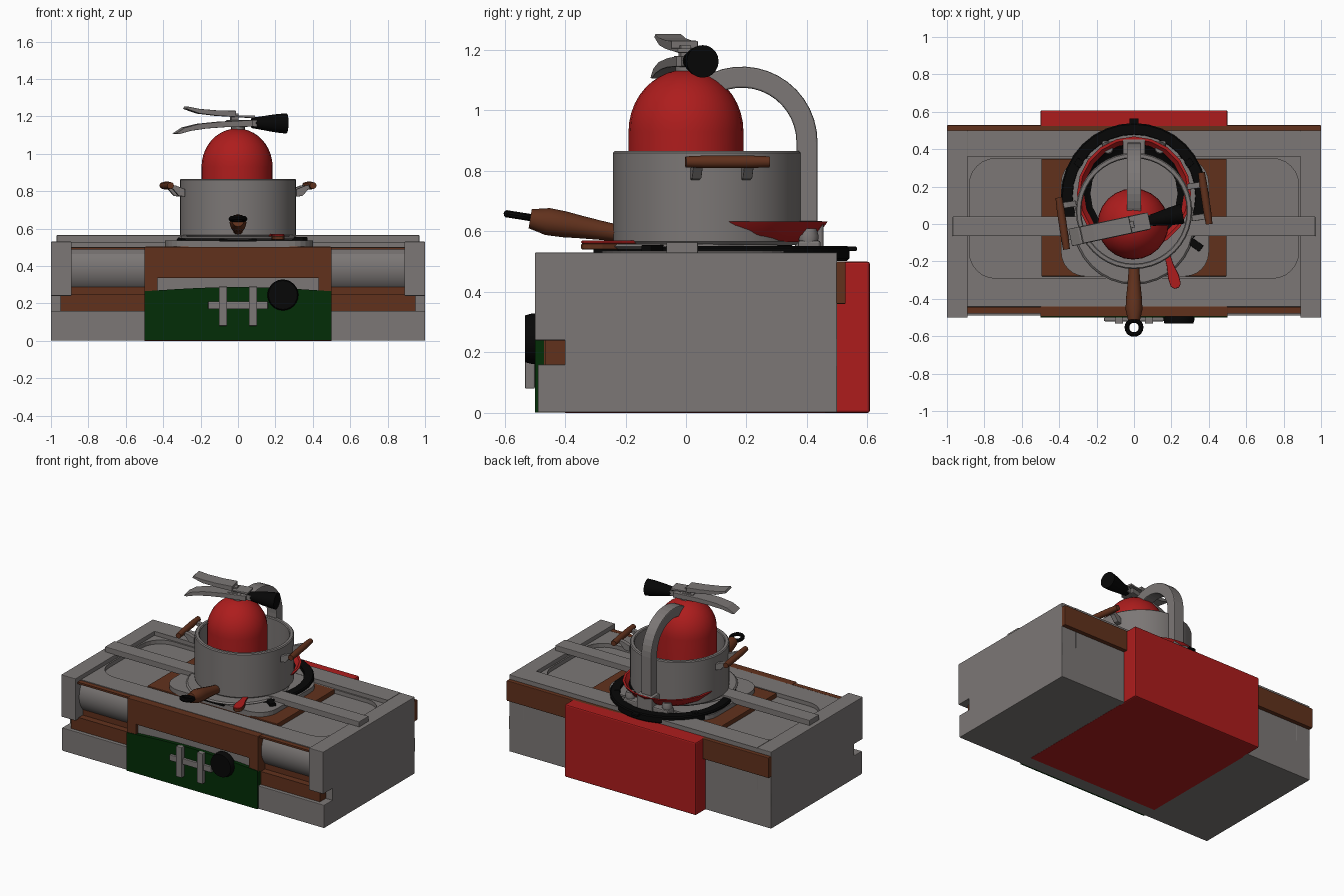
import bpy, bmesh, math
from mathutils import Vector, Matrix

cube = bpy.data.objects.get("Cube")
if cube:
    bpy.data.objects.remove(cube, do_unlink=True)


def material(name, rgb):
    m = bpy.data.materials.new(name)
    m.use_nodes = True
    m.diffuse_color = (*rgb, 1)
    m.node_tree.nodes["Principled BSDF"].inputs["Base Color"].default_value = (*rgb, 1)
    return m


STEEL = material("warm grey", (0.2, 0.185, 0.18))
WOOD = material("brown", (0.12, 0.031, 0.012))
RED = material("red", (0.42, 0.012, 0.012))
GREEN = material("dark green", (0.001, 0.026, 0.002))
BLACK = material("black", (0.002, 0.002, 0.002))


def finish(name, bm, mat, bevel=0.0, smooth=False, move=None):
    bmesh.ops.recalc_face_normals(bm, faces=bm.faces)
    if move:
        bm.transform(move)
    me = bpy.data.meshes.new(name)
    bm.to_mesh(me)
    bm.free()
    ob = bpy.data.objects.new(name, me)
    bpy.context.collection.objects.link(ob)
    me.materials.append(mat)
    if bevel:
        mod = ob.modifiers.new("bevel", "BEVEL")
        mod.width = bevel
        mod.segments = 2
    if smooth:
        bpy.ops.object.select_all(action='DESELECT')
        ob.select_set(True)
        bpy.context.view_layer.objects.active = ob
        bpy.ops.object.shade_smooth_by_angle(angle=math.radians(35))
    return ob


def box(name, x, y, z, mat, bevel=0.004, move=None):
    bm = bmesh.new()
    bmesh.ops.create_cube(bm, size=1)
    for v in bm.verts:
        v.co = [lo + (c + 0.5) * (hi - lo) for c, (lo, hi) in zip(v.co, (x, y, z))]
    return finish(name, bm, mat, bevel, False, move)


def prism(name, pts, axis, lo, hi, mat, bevel=0.0, smooth=False, move=None):
    """Extrude a flat outline along one axis."""
    bm = bmesh.new()
    at = {'x': lambda a, b: (lo, a, b), 'y': lambda a, b: (a, lo, b), 'z': lambda a, b: (a, b, lo)}[axis]
    face = bm.faces.new([bm.verts.new(at(*p)) for p in pts])
    ext = bmesh.ops.extrude_face_region(bm, geom=[face])
    step = Vector([(hi - lo) * (axis == k) for k in 'xyz'])
    bmesh.ops.translate(bm, vec=step, verts=[g for g in ext['geom'] if isinstance(g, bmesh.types.BMVert)])
    return finish(name, bm, mat, bevel, smooth, move)


def lathe(name, profile, mat, centre=(0, 0), seg=32, closed=False, move=None):
    """Turn an (r, z) profile around an upright axis."""
    bm = bmesh.new()
    vs = [bm.verts.new((r, 0, z)) for r, z in profile]
    es = [bm.edges.new(p) for p in zip(vs, vs[1:])]
    if closed:
        es.append(bm.edges.new((vs[-1], vs[0])))
    bmesh.ops.spin(bm, geom=vs + es, cent=(0, 0, 0), axis=(0, 0, 1), angle=math.tau, steps=seg)
    bmesh.ops.remove_doubles(bm, verts=bm.verts, dist=0.0005)
    return finish(name, bm, mat, 0, True, move or Matrix.Translation((*centre, 0)))


def rod(name, p, q, radii, mat, seg=12, move=None):
    """Rounded bar from p to q whose radii are spread evenly along it."""
    p, q = Vector(p), Vector(q)
    d = q - p
    n = len(radii) - 1
    prof = [(0, 0)] + [(r, d.length * i / n) for i, r in enumerate(radii)] + [(0, d.length)]
    m = Matrix.Translation(p) @ d.to_track_quat('Z', 'Y').to_matrix().to_4x4()
    return lathe(name, prof, mat, seg=seg, move=(move @ m) if move else m)


def arc(cx, cy, r, a0, a1, n):
    return [(cx + r * math.cos(math.radians(a0 + (a1 - a0) * i / n)),
             cy + r * math.sin(math.radians(a0 + (a1 - a0) * i / n))) for i in range(n + 1)]


def rounded(x0, x1, y0, y1, r, n=6):
    return (arc(x1 - r, y1 - r, r, 0, 90, n) + arc(x0 + r, y1 - r, r, 90, 180, n)
            + arc(x0 + r, y0 + r, r, 180, 270, n) + arc(x1 - r, y0 + r, r, 270, 360, n))


# Cabinet carcass
box("cabinet_base", (-1, 1), (-0.49, 0.5), (0.001, 0.16), STEEL)
box("cabinet_middle", (-1, 1), (-0.4, 0.5), (0.155, 0.245), STEEL, 0)
box("back_rail", (-0.89, 0.89), (0.36, 0.5), (0.24, 0.53), STEEL, 0)
box("back_trim", (-1, 1), (0.495, 0.528), (0.36, 0.5), WOOD)
box("red_panel", (-0.5, 0.5), (0.45, 0.608), (0, 0.5), RED, 0.008)
box("red_underside", (-0.5, 0.5), (-0.4, 0.46), (0, 0.003), RED, 0)
drum = [(-0.3, 0.488)] + arc(-0.31, 0.39, 0.15, 139, 235, 10) + [(-0.3, 0.262)]
for s, side in ((1, "left"), (-1, "right")):
    ends = sorted((s * 0.89, s))
    bay = sorted((s * 0.5, s * 0.89))
    box(side + "_end", ends, (-0.5, 0.5), (0.24, 0.53), STEEL)
    prism(side + "_front_drum", drum, 'x', *bay, STEEL, smooth=True)
    box(side + "_shelf", sorted((s * 0.5, s * 0.95)), (-0.465, -0.39), (0.16, 0.25), WOOD, 0)
    box(side + "_shelf_back", bay, (-0.42, -0.39), (0.24, 0.3), WOOD, 0)
    box(side + "_top_trim", bay, (-0.478, -0.445), (0.488, 0.5), WOOD, 0)

# Worktop with a shallow rounded basin
worktop = box("worktop", (-0.89, 0.89), (-0.44, 0.36), (0.4, 0.502), STEEL, 0)
cutter = prism("basin_cutter", rounded(-0.88, 0.88, -0.29, 0.35, 0.14), 'z', 0.475, 0.6, STEEL)
cutter.hide_render = True
cutter.display_type = 'WIRE'
cutter.hide_viewport = True
cut = worktop.modifiers.new("basin", "BOOLEAN")
cut.object = cutter
cut.solver = 'EXACT'
box("centre_board", (-0.495, 0.495), (-0.28, 0.348), (0.4, 0.505), WOOD)
box("cross_bar", (-0.97, 0.97), (-0.065, 0.04), (0.525, 0.565), STEEL)

# Front of the cabinet with drawer slot and green door
box("front_top_panel", (-0.5, 0.5), (-0.495, -0.441), (0.335, 0.502), WOOD)
box("front_lower_panel", (-0.5, 0.5), (-0.47, -0.4), (0.003, 0.27), WOOD)
for s in (-1, 1):
    box("slot_side", sorted((s * 0.43, s * 0.5)), (-0.495, -0.4), (0.26, 0.34), WOOD, 0)
box("drawer_inside", (-0.43, 0.43), (-0.475, -0.39), (0.26, 0.34), STEEL, 0)
door = [(-0.499, 0.002), (0.499, 0.002)]
door += [(0.499 - 0.998 * i / 12, 0.265 + 0.022 * math.sin(math.pi * i / 12)) for i in range(13)]
prism("green_door", door, 'y', -0.5, -0.469, GREEN)
box("handle_bar", (-0.16, 0.16), (-0.52, -0.5), (0.17, 0.21), STEEL)
for x in (-0.08, 0.08):
    box("handle_post", (x - 0.022, x + 0.022), (-0.532, -0.5), (0.08, 0.29), STEEL)
rod("round_knob", (0.24, -0.49, 0.245), (0.24, -0.533, 0.245), [0.083, 0.083, 0.077], BLACK, 24)

# Plates, ring and pan under the pot
prism("base_plate", rounded(-0.39, 0.4, -0.28, 0.35, 0.13), 'z', 0.5, 0.535, STEEL)
lathe("burner_ring", [(0.325, 0.502), (0.382, 0.502), (0.39, 0.51), (0.39, 0.545), (0.383, 0.552), (0.33, 0.552)],
      BLACK, (0, 0.15), 32, True)
box("ring_tab", (-0.025, 0.025), (0.5, 0.565), (0.535, 0.55), BLACK)
for a in (-35, 35, 145, 220):
    turn = Matrix.Translation((0, 0.12, 0)) @ Matrix.Rotation(math.radians(a), 4, 'Z')
    box("ring_lug", (0.34, 0.44 if a < 0 else 0.38), (-0.02, 0.02), (0.53, 0.555), BLACK, 0.004, turn)
box("pan_foot", (-0.1, 0.1), (-0.305, -0.08), (0.53, 0.545), BLACK, 0)
lathe("pan_disc", [(0, 0.54), (0.31, 0.54), (0.325, 0.55), (0.315, 0.558), (0, 0.558)], STEEL, (0, 0))

# Shallow red bowl with a black lining
lathe("red_bowl", [(0, 0.565), (0.24, 0.565), (0.275, 0.59), (0.305, 0.632), (0.29, 0.632),
                   (0.262, 0.595), (0.23, 0.575), (0, 0.575)], RED, (0, 0.163), 20)
lathe("bowl_lining", [(0, 0.577), (0.228, 0.577), (0.26, 0.597), (0.268, 0.606)], BLACK, (0, 0.163), 20)
grip = Matrix.Translation((0.17, -0.14, 0)) @ Matrix.Rotation(math.radians(-74), 4, 'Z')
outline = [(0, 0.015), (0.08, 0.018), (0.15, 0.03), (0.195, 0.028), (0.212, 0.012)]
outline += [(a, -b) for a, b in reversed(outline)]
prism("bowl_grip_base", outline, 'z', 0.54, 0.56, WOOD, 0.004, False, grip)
prism("bowl_grip", outline, 'z', 0.56, 0.57, RED, 0.004, False, grip)

# Pan handle with hanging loop
rod("pan_handle", (0, -0.23, 0.595), (0, -0.515, 0.642), [0.028, 0.032, 0.037, 0.043, 0.045, 0.032], WOOD)
hoop = Matrix.Translation((0, -0.553, 0.652)) @ Matrix.Rotation(math.radians(-9), 4, 'X')
lathe("hanging_loop", arc(0.038, 0, 0.0125, 0, 324, 9), BLACK, seg=20, closed=True, move=hoop)

# Pot
spin = Matrix.Translation((0, 0.07, 0)) @ Matrix.Rotation(math.radians(8.5), 4, 'Z')
lathe("pot", [(0, 0.555), (0.3, 0.555), (0.311, 0.566), (0.311, 0.86), (0.305, 0.866), (0.287, 0.866),
              (0.282, 0.86), (0.282, 0.58), (0, 0.58)], STEEL, (0, 0.07), 40)
for s in (-1, 1):
    rod("pot_handle", (s * 0.387, s * 0.01 - 0.14, 0.83), (s * 0.387, s * 0.01 + 0.14, 0.83),
        [0.018, 0.021, 0.021, 0.021, 0.018], WOOD, move=spin)
    for y in (-0.085, 0.085):
        hook = [(0.3, 0.77), (0.335, 0.775), (0.365, 0.81), (0.385, 0.815), (0.385, 0.835), (0.35, 0.83), (0.3, 0.81)]
        prism("handle_bracket", [(s * a, b) for a, b in hook], 'y', y - 0.016, y + 0.016, STEEL, 0.003, False, spin)

# Faucet
spout = [(0.435, 0.55)] + arc(0.185, 0.895, 0.25, 0, 122, 14)
spout += arc(0.185, 0.895, 0.18, 122, 0, 14) + [(0.365, 0.55)]
prism("faucet_spout", spout, 'x', -0.038, 0.038, STEEL, 0.006)
box("faucet_base", (-0.06, 0.06), (0.36, 0.455), (0.53, 0.635), STEEL, 0.008)
box("faucet_deck", (-0.17, 0.17), (0.37, 0.445), (0.53, 0.57), STEEL, 0.008)
for s in (-1, 1):
    rod("faucet_tap", (s * 0.14, 0.405, 0.56), (s * 0.14, 0.405, 0.61), [0.03, 0.034, 0.026], STEEL)

# Extinguisher
dome = [(0, 0.59), (0.19, 0.59)] + [(0.19 * math.cos(t * math.pi / 20), 0.93 + 0.205 * math.sin(t * math.pi / 20))
                                    for t in range(10)] + [(0, 1.135)]
lathe("extinguisher_tank", dome, RED, (-0.005, 0), 24)
tilt = Matrix.Rotation(math.radians(12), 4, 'Z')
rod("valve_neck", (0, 0, 1.11), (0, 0, 1.17), [0.035, 0.035], STEEL)
box("valve_body", (-0.06, 0.1), (-0.03, 0.03), (1.145, 1.18), STEEL, 0.004, tilt)
box("valve_pin", (-0.04, 0.0), (-0.018, 0.018), (1.17, 1.215), STEEL, 0.003, tilt)
lower = [(0.07, 1.18), (-0.1, 1.172), (-0.22, 1.16), (-0.3, 1.14), (-0.35, 1.108), (-0.33, 1.105),
         (-0.27, 1.122), (-0.18, 1.135), (-0.08, 1.142), (0.07, 1.145)]
prism("lower_lever", lower, 'y', -0.047, 0.047, STEEL, 0.003, False, tilt)
upper = [(0.085, 1.205), (-0.02, 1.205), (-0.02, 1.23), (-0.12, 1.232), (-0.22, 1.24), (-0.285, 1.253),
         (-0.292, 1.24), (-0.22, 1.215), (-0.12, 1.203), (-0.04, 1.198), (0.085, 1.19)]
prism("upper_lever", upper, 'y', -0.045, 0.045, STEEL, 0.003, False, tilt)
rod("nozzle", (0.075, 0, 1.165), (0.265, 0, 1.162), [0.028, 0.035, 0.043, 0.05, 0.054], BLACK, 20, tilt)
